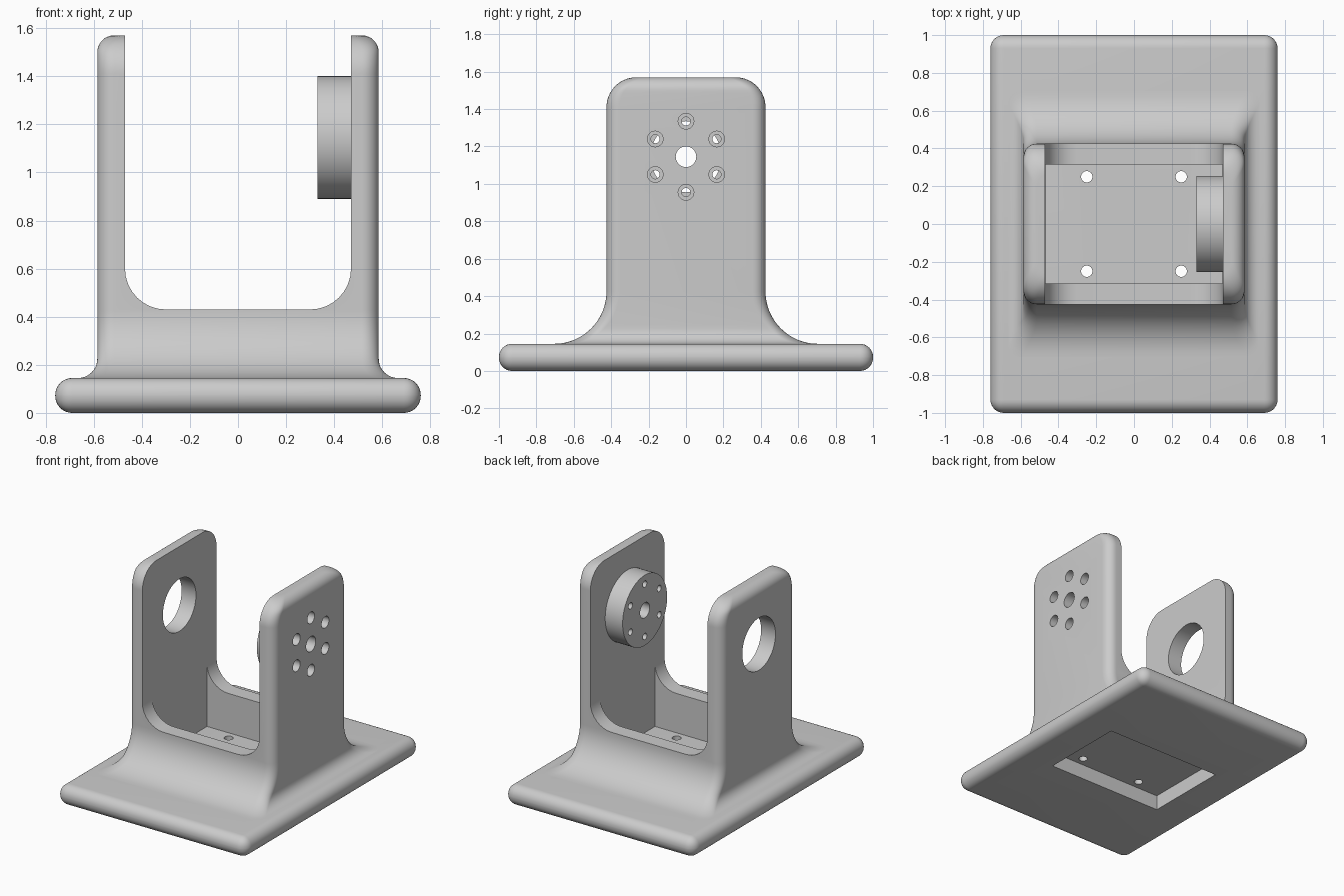
import bpy, bmesh
from math import sin, cos, pi, sqrt, radians
from mathutils import Matrix

cube = bpy.data.objects.get("Cube")
if cube:
    bpy.data.objects.remove(cube, do_unlink=True)

GREY = (0.6, 0.6, 0.6, 1)
mat = bpy.data.materials.new("plain_grey")
mat.use_nodes = True
mat.diffuse_color = GREY
mat.node_tree.nodes["Principled BSDF"].inputs["Base Color"].default_value = GREY

AXIS_Z = 1.145      # height of the pivot axis
HX, HY, TOP = 0.585, 0.425, 1.57
INNER = 0.47        # inner face of the side plates
BASE_TOP = 0.145


def make(name, bm):
    bmesh.ops.recalc_face_normals(bm, faces=bm.faces)
    mesh = bpy.data.meshes.new(name)
    bm.to_mesh(mesh)
    bm.free()
    mesh.materials.append(mat)
    obj = bpy.data.objects.new(name, mesh)
    bpy.context.collection.objects.link(obj)
    return obj


def box(name, lo, hi, bevel=0):
    bm = bmesh.new()
    bmesh.ops.create_cube(bm, size=1)
    for v in bm.verts:
        v.co = [l + (c + 0.5) * (h - l) for c, l, h in zip(v.co, lo, hi)]
    if bevel:
        bmesh.ops.bevel(bm, geom=bm.edges[:], offset=bevel, segments=8,
                        profile=0.5, affect='EDGES')
    return make(name, bm)


def cylinder(name, axis, radius, start, end, a, b, sides=48):
    """Cylinder from start to end along x (a=y, b=z) or z (a=x, b=y)."""
    mid = (start + end) / 2
    if axis == 'X':
        matrix = Matrix.Translation((mid, a, b)) @ Matrix.Rotation(pi / 2, 4, 'Y')
    else:
        matrix = Matrix.Translation((a, b, mid))
    bm = bmesh.new()
    bmesh.ops.create_cone(bm, cap_ends=True, segments=sides, radius1=radius,
                          radius2=radius, depth=end - start, matrix=matrix)
    return make(name, bm)


def cut(obj, cutters):
    bpy.context.view_layer.objects.active = obj
    for cutter in cutters:
        mod = obj.modifiers.new("cut", 'BOOLEAN')
        mod.operation, mod.solver, mod.object = 'DIFFERENCE', 'EXACT', cutter
        bpy.ops.object.modifier_apply(modifier=mod.name)
    for cutter in cutters:
        bpy.data.objects.remove(cutter, do_unlink=True)


def arc(cx, cy, r, start, steps=8):
    return [(cx + r * cos(start + i * pi / 2 / steps),
             cy + r * sin(start + i * pi / 2 / steps)) for i in range(steps + 1)]


def rounded_rect(hx, hy, r):
    return (arc(hx - r, hy - r, r, 0) + arc(r - hx, hy - r, r, pi / 2)
            + arc(r - hx, r - hy, r, pi) + arc(hx - r, r - hy, r, 3 * pi / 2))


def swell(z, half, flare, crown):
    """Half width at height z: flared foot, straight middle, rounded top."""
    if z < BASE_TOP + flare:
        d = BASE_TOP + flare - max(z, BASE_TOP)
        return half + flare - sqrt(max(flare ** 2 - d ** 2, 0))
    if z > TOP - crown:
        d = z - TOP + crown
        return half - crown + sqrt(max(crown ** 2 - d ** 2, 0))
    return half


# Base plate: rounded slab, recessed underneath, four screw holes
base = box("base_plate", (-0.76, -1, 0), (0.76, 1, BASE_TOP), 0.07)
cut(base, [box("recess", (-INNER, -0.315, -0.1), (INNER, 0.315, 0.11))]
    + [cylinder("hole", 'Z', 0.03, 0, 0.3, x, y, 24)
       for x in (-0.25, 0.25) for y in (-0.25, 0.25)])

# Yoke: lofted rounded block with flared foot and rounded crown
levels = [BASE_TOP - 0.015]
levels += [BASE_TOP + 0.28 * (1 - cos(i * pi / 32)) for i in range(17)]
levels += [TOP - 0.16 * (1 - sin(i * pi / 32)) for i in range(17)]
bm = bmesh.new()
rings = []
for z in levels:
    outline = rounded_rect(swell(z, HX, 0.08, 0.07), swell(z, HY, 0.28, 0.16), 0.07)
    rings.append([bm.verts.new((x, y, z)) for x, y in outline])
for low, high in zip(rings, rings[1:]):
    for i in range(len(low)):
        j = (i + 1) % len(low)
        bm.faces.new((low[i], low[j], high[j], high[i]))
bm.faces.new(rings[0])
bm.faces.new(rings[-1])
yoke = make("yoke", bm)

# U-shaped opening, run from front to back
r, floor = 0.17, 0.43
profile = (arc(r - INNER, floor + r, r, pi) + arc(INNER - r, floor + r, r, 3 * pi / 2)
           + [(INNER, 2), (-INNER, 2)])
bm = bmesh.new()
face = bm.faces.new([bm.verts.new((x, -1, z)) for x, z in profile])
moved = bmesh.ops.extrude_face_region(bm, geom=[face])["geom"]
bmesh.ops.translate(bm, vec=(0, 2, 0),
                    verts=[v for v in moved if isinstance(v, bmesh.types.BMVert)])
u_cutter = make("u_cutter", bm)

# Pocket down to the base, bearing hole on one side, bolt circle on the other
bolts = [(0.19 * cos(a), AXIS_Z + 0.19 * sin(a))
         for a in (radians(30 + 60 * i) for i in range(6))]
cut(yoke, [u_cutter,
           box("pocket", (-INNER + 0.0005, -0.315, 0), (INNER - 0.0005, 0.315, 1)),
           cylinder("bearing", 'X', 0.19, -0.8, -0.3, 0, AXIS_Z),
           cylinder("axle", 'X', 0.055, 0.3, 0.8, 0, AXIS_Z, 32)]
    + [cylinder("bolt", 'X', 0.042, 0.3, 0.8, y, z, 24) for y, z in bolts])

# Hub disc on the inner face of the bolted side
hub = cylinder("hub_disc", 'X', 0.255, 0.33, INNER, 0, AXIS_Z, 64)
cut(hub, [cylinder("axle", 'X', 0.055, 0.2, 0.8, 0, AXIS_Z, 32)]
    + [cylinder("bolt", 'X', 0.023, 0.2, 0.8, y, z, 24) for y, z in bolts])

# Smooth rounded surfaces, crisp cut edges
for obj in (base, yoke, hub):
    bpy.ops.object.select_all(action='DESELECT')
    obj.select_set(True)
    bpy.context.view_layer.objects.active = obj
    bpy.ops.object.shade_smooth_by_angle(angle=radians(30))
